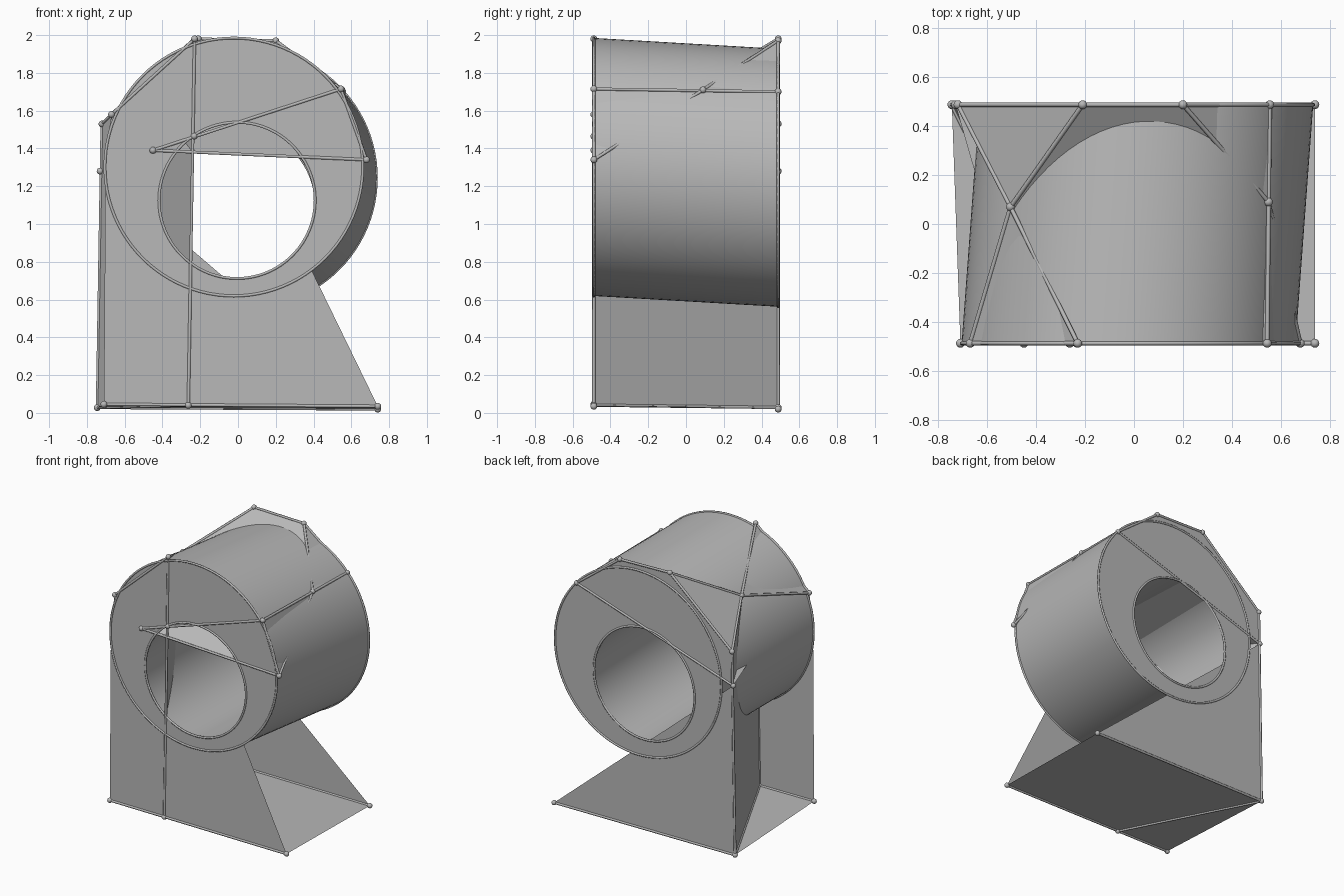
import bpy, bmesh, math
from mathutils import Vector

cube = bpy.data.objects.get("Cube")
if cube:
    bpy.data.objects.remove(cube, do_unlink=True)

grey = bpy.data.materials.new("mid grey")
grey.use_nodes = True
GREY = (0.48, 0.48, 0.48, 1)
grey.diffuse_color = GREY
grey.node_tree.nodes["Principled BSDF"].inputs["Base Color"].default_value = GREY

F, B = -0.488, 0.488   # front and back planes
SEG = 96

# Corner points of the folded panels, named by place
P = {
    "base_fr": (-0.71, F, 0.045), "base_fl": (0.74, F, 0.035), "base_mid": (-0.263, F, 0.04),
    "base_br": (-0.745, B, 0.028), "base_bl": (0.74, B, 0.02),
    "back_low": (-0.73, B, 1.28), "back_high": (-0.72, B, 1.53),
    "front_high": (-0.67, F, 1.58), "front_peak": (-0.23, F, 1.98),
    "back_peak": (-0.21, B, 1.98), "back_crest": (0.20, B, 1.97),
    "roof_cross": (-0.505, 0.07, 1.73), "side_cross": (0.55, 0.09, 1.71),
    "front_arm": (0.545, F, 1.715), "back_arm": (0.555, B, 1.70),
    "front_tip": (0.68, F, 1.34), "front_inner": (-0.45, F, 1.39), "front_knot": (-0.232, F, 1.465),
}
P = {k: Vector(v) for k, v in P.items()}


def make(name, bm, smooth=False):
    me = bpy.data.meshes.new(name)
    bm.to_mesh(me)
    bm.free()
    me.materials.append(grey)
    ob = bpy.data.objects.new(name, me)
    bpy.context.collection.objects.link(ob)
    if smooth:
        bpy.ops.object.select_all(action="DESELECT")
        bpy.context.view_layer.objects.active = ob
        ob.select_set(True)
        bpy.ops.object.shade_smooth_by_angle(angle=math.radians(40))


def panel(name, points):
    bm = bmesh.new()
    bm.faces.new([bm.verts.new(P[p] if isinstance(p, str) else p) for p in points])
    make(name, bm)


def on_circle(ring, angle):
    x, y, z, r = ring
    return Vector((x + r * math.cos(angle), y, z + r * math.sin(angle)))


# Thick tube, leaning slightly, with an off-centre bore
rings = {
    "front_outer": (-0.022, F, 1.302, 0.683), "back_outer": (0.05, B, 1.245, 0.683),
    "back_inner": (0.0, B, 1.10, 0.413), "front_inner": (-0.005, F, 1.125, 0.413),
}
rims = [[on_circle(r, math.tau * i / SEG) for i in range(SEG)] for r in rings.values()]
bm = bmesh.new()
loops = [[bm.verts.new(co) for co in rim] for rim in rims]
for k in range(4):
    a, b = loops[k], loops[(k + 1) % 4]
    for i in range(SEG):
        j = (i + 1) % SEG
        bm.faces.new((a[i], a[j], b[j], b[i]))
bmesh.ops.recalc_face_normals(bm, faces=bm.faces)
make("tube", bm, True)

# Flat panels; the front one is cut away along the tube
arc = [on_circle(rings["front_outer"], math.radians(-53 - 7 * i)) for i in range(22)]
panel("front_panel", ["base_fr", "base_fl"] + arc + ["front_high"])
panel("back_panel", ["base_bl", "base_br", "back_low"])
panel("back_upper_panel", ["back_low", "back_high", "back_peak", "back_crest", "back_arm"])
panel("base_panel", ["base_fr", "base_br", "base_bl", "base_fl"])
panel("diagonal_wall", ["base_mid", "front_peak", "roof_cross", "back_high", "base_br"])
panel("sloping_panel", ["front_inner", "front_tip", "side_cross", "back_crest",
                        "back_peak", "roof_cross"])
panel("inner_shelf", ["front_inner", "front_arm", "back_arm", "back_low"])
panel("roof_front", ["front_high", "front_peak", "roof_cross"])
panel("roof_back", ["roof_cross", "back_peak", "back_high"])
panel("side_front", ["front_tip", "front_arm", "side_cross"])
panel("side_back", ["side_cross", "back_arm", "back_crest"])


# Rods along the borders, wires round the rims, balls at the corners
def wire(name, paths, radius, cyclic=False):
    cu = bpy.data.curves.new(name, "CURVE")
    cu.dimensions = "3D"
    cu.bevel_depth = radius
    cu.bevel_resolution = 1
    cu.use_fill_caps = True
    for path in paths:
        sp = cu.splines.new("POLY")
        sp.points.add(len(path) - 1)
        for pt, co in zip(sp.points, path):
            pt.co = (*co, 1)
        sp.use_cyclic_u = cyclic
    cu.materials.append(grey)
    bpy.context.collection.objects.link(bpy.data.objects.new(name, cu))


rods = [
    ("base_fr", "base_fl"), ("base_mid", "front_peak"), ("base_mid", "base_br"),
    ("base_br", "base_bl"), ("base_br", "back_high"), ("back_low", "back_arm"),
    ("back_high", "roof_cross"), ("roof_cross", "front_peak"), ("front_high", "front_peak"),
    ("front_high", "roof_cross"), ("roof_cross", "back_peak"), ("back_high", "back_peak"),
    ("back_peak", "back_crest"), ("back_crest", "back_arm"), ("back_crest", "side_cross"),
    ("side_cross", "front_tip"), ("front_tip", "front_arm"), ("front_arm", "back_arm"),
    ("front_inner", "front_arm"), ("front_inner", "front_tip"),
]
wire("border_rods", [[P[a], P[b]] for a, b in rods], 0.009)
wire("rim_wires", rims, 0.008, True)

bm = bmesh.new()
for co in P.values():
    ball = bmesh.ops.create_uvsphere(bm, u_segments=16, v_segments=10, radius=0.018)
    bmesh.ops.translate(bm, verts=ball["verts"], vec=co)
make("corner_balls", bm, True)
